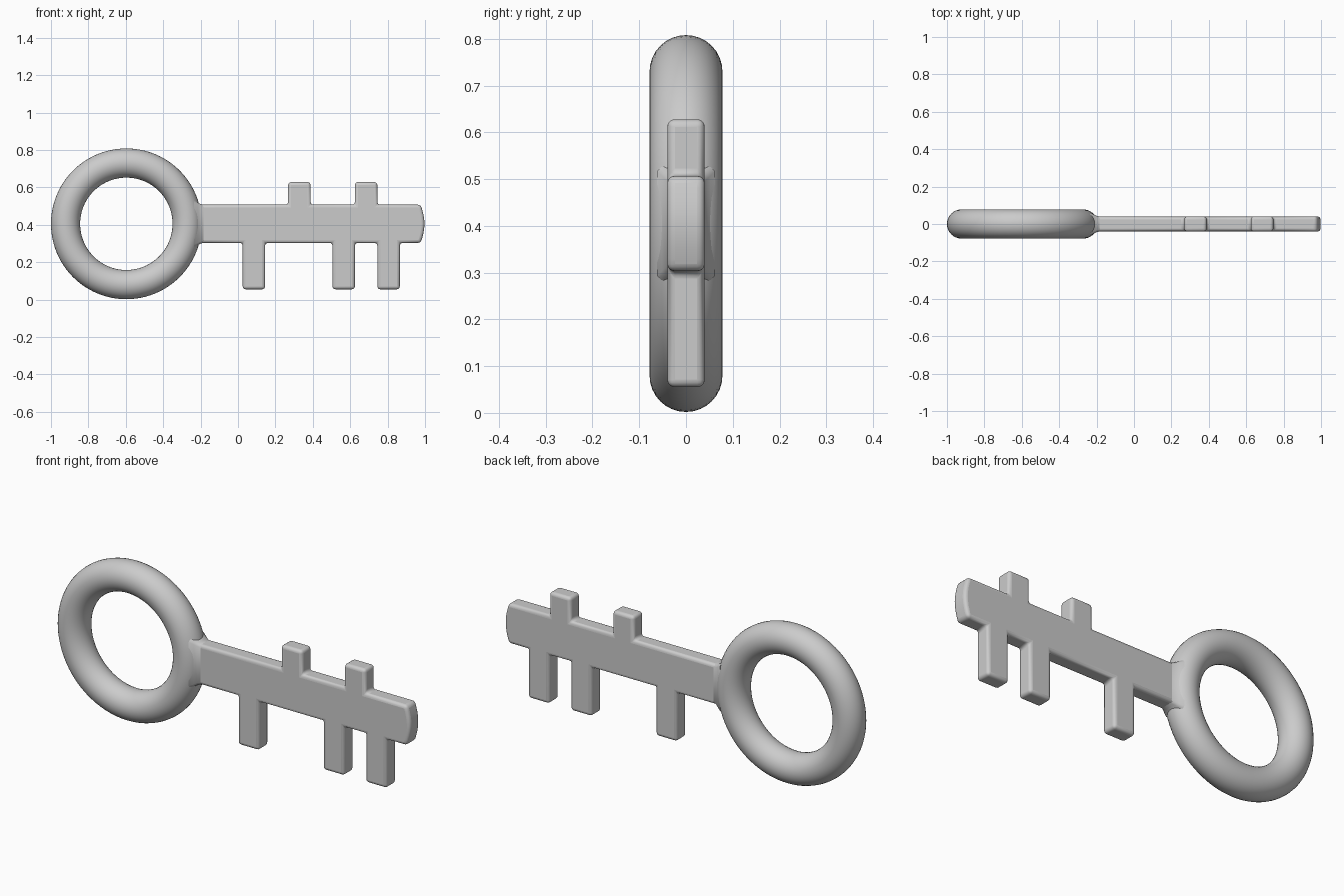
import bpy
import bmesh
from math import cos, pi

cube = bpy.data.objects.get("Cube")
if cube:
    bpy.data.objects.remove(cube, do_unlink=True)

metal = bpy.data.materials.new("light grey metal")
metal.use_nodes = True
GREY = (0.6, 0.6, 0.6, 1)
metal.diffuse_color = GREY
metal.node_tree.nodes["Principled BSDF"].inputs["Base Color"].default_value = GREY

MID = 0.405      # height of the key's long axis
HALF = 0.102     # half height of the shaft
THICK = 0.04     # half thickness of the shaft
TOOTH = 0.06     # half width of a tooth


def finish(obj):
    obj.data.materials.append(metal)
    bpy.ops.object.select_all(action='DESELECT')
    obj.select_set(True)
    bpy.context.view_layer.objects.active = obj
    bpy.ops.object.shade_smooth_by_angle(angle=pi / 4)


def mesh_object(name, bm):
    bmesh.ops.recalc_face_normals(bm, faces=bm.faces[:])
    mesh = bpy.data.meshes.new(name)
    bm.to_mesh(mesh)
    bm.free()
    obj = bpy.data.objects.new(name, mesh)
    bpy.context.collection.objects.link(obj)
    return obj


def teeth(centres, root, tip):
    """Outline points of square teeth, from left to right."""
    points = []
    for x in centres:
        points += [(x - TOOTH, root), (x - TOOTH, tip),
                   (x + TOOTH, tip), (x + TOOTH, root)]
    return points


# Ring handle
bpy.ops.mesh.primitive_torus_add(
    major_radius=0.325, minor_radius=0.078, major_segments=96, minor_segments=32,
    location=(-0.597, 0, MID), rotation=(pi / 2, 0, 0))
ring = bpy.context.object
ring.name = "ring_handle"
finish(ring)

# Shaft with teeth: one outline with a gently rounded tip
low, high = MID - HALF, MID + HALF
outline = [(-0.26, low)] + teeth((0.085, 0.565, 0.805), low, 0.055)
for i in range(-4, 5):
    t = i / 4
    outline.append((0.977 + 0.02 * cos(t * pi / 2), MID + HALF * t))
outline += teeth((0.328, 0.685), high, 0.628)[::-1] + [(-0.26, high)]

bm = bmesh.new()
front = bm.faces.new([bm.verts.new((x, -THICK, z)) for x, z in outline])
back = bmesh.ops.extrude_face_region(bm, geom=[front])
for v in back["geom"]:
    if isinstance(v, bmesh.types.BMVert):
        v.co.y = THICK
shaft = mesh_object("toothed_shaft", bm)
bevel = shaft.modifiers.new("soft edges", 'BEVEL')
bevel.width = 0.016
bevel.segments = 4
bevel.limit_method = 'ANGLE'
bevel.angle_limit = pi / 4
finish(shaft)

# Small flare where the shaft meets the ring
bm = bmesh.new()
loops = []
for x, grow in ((-0.235, 0.022), (-0.215, 0.012), (-0.2, 0.004), (-0.175, -0.002)):
    w, h = THICK + grow, HALF + grow
    c = 0.012
    loops.append([bm.verts.new((x, y, MID + z)) for y, z in (
        (-w, c - h), (c - w, -h), (w - c, -h), (w, c - h),
        (w, h - c), (w - c, h), (c - w, h), (-w, h - c))])
for a, b in zip(loops, loops[1:]):
    for i in range(len(a)):
        j = (i + 1) % len(a)
        bm.faces.new((a[i], a[j], b[j], b[i]))
bm.faces.new(loops[0])
bm.faces.new(loops[-1])
finish(mesh_object("ring_joint", bm))
